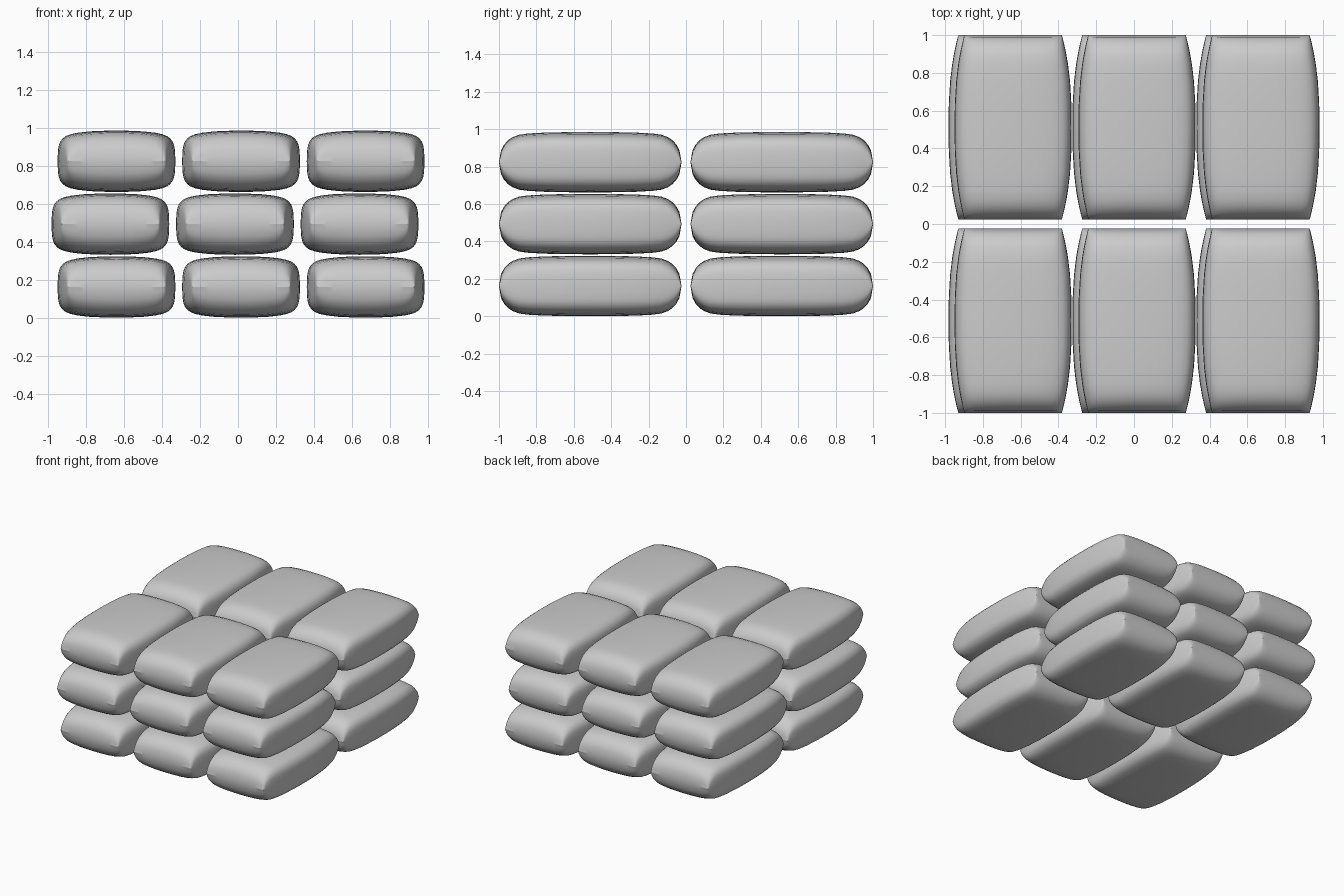
import bpy, bmesh, math

if "Cube" in bpy.data.objects:
    bpy.data.objects.remove(bpy.data.objects["Cube"])

HALF_W, HALF_L, HALF_H = 0.31, 0.488, 0.1615

# half cross-sections as (distance from centre, relative height)
ACROSS = [(1, 0), (.998, .2), (.99, .4), (.977, .53), (.955, .64), (.91, .75), (.86, .82),
          (.78, .88), (.66, .93), (.45, .975), (.2, .995)]
ALONG = [(1, 0), (.989, .2), (.977, .4), (.945, .58), (.9, .73), (.85, .83), (.78, .91),
         (.68, .95), (.5, .98), (.25, .995)]


def full(half):
    return [(-p, h) for p, h in half] + [(0, 1)] + [(p, h) for p, h in reversed(half)]


# One stuffed bag: two pillowed sheets meeting in a seam at mid height
def bag_mesh():
    bm = bmesh.new()
    us, vs = full(ACROSS), full(ALONG)
    for side in (1, -1):
        rows = []
        for v, hv in vs:
            w = HALF_W - 0.052 * abs(v) ** 2.6
            rows.append([bm.verts.new((u * w, v * HALF_L, side * HALF_H * hu * hv))
                         for u, hu in us])
        for r0, r1 in zip(rows, rows[1:]):
            for i in range(len(us) - 1):
                bm.faces.new((r0[i], r0[i + 1], r1[i + 1], r1[i]))
    bmesh.ops.remove_doubles(bm, verts=bm.verts, dist=1e-5)
    bmesh.ops.recalc_face_normals(bm, faces=bm.faces)
    for f in bm.faces:
        f.smooth = True
    # keep the seam crisp on the short ends
    for e in bm.edges:
        if len(e.link_faces) == 2 and e.calc_face_angle(0) > math.radians(20):
            if all(abs(vt.co.z) < 1e-5 for vt in e.verts):
                e.smooth = False
    mesh = bpy.data.meshes.new("sandbag")
    bm.to_mesh(mesh)
    bm.free()
    return mesh


# Stack: three layers, alternate layers shifted sideways
mesh = bag_mesh()
for layer in range(3):
    shift = -0.016 if layer == 1 else 0.016
    for col in (-1, 0, 1):
        for row in (-1, 1):
            bag = bpy.data.objects.new("sandbag", mesh)
            bag.location = (col * 0.656 + shift, row * 0.512, HALF_H + layer * 0.331)
            bpy.context.collection.objects.link(bag)
